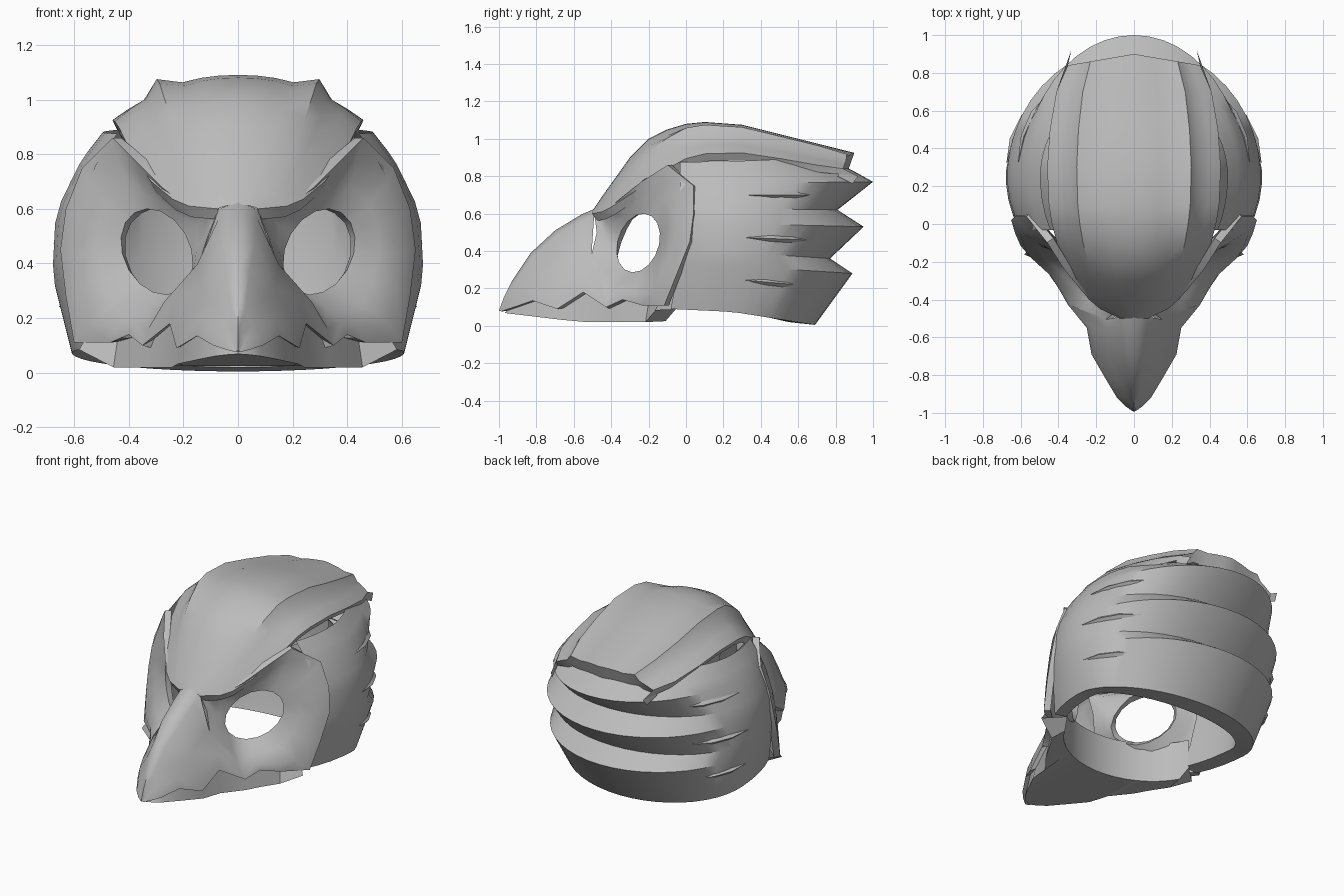
import bpy, math
from mathutils import Vector

cube = bpy.data.objects.get("Cube")
if cube:
    bpy.data.objects.remove(cube)

grey = bpy.data.materials.new("plain_grey")
grey.use_nodes = True
COLOUR = (.5, .5, .5, 1)
grey.diffuse_color = COLOUR
grey.node_tree.nodes["Principled BSDF"].inputs["Base Color"].default_value = COLOUR


def loft(name, rows, closed=False, thickness=0, angle=32):
    """Skin rows of points, mirror across x and shade by angle."""
    count = len(rows[0])
    verts = [tuple(point) for row in rows for point in row]
    faces = []
    for r in range(len(rows) - 1):
        low, high = r * count, (r + 1) * count
        for i in range(count if closed else count - 1):
            j = (i + 1) % count
            faces.append((low + i, low + j, high + j, high + i))
    mesh = bpy.data.meshes.new(name)
    mesh.from_pydata(verts, [], faces)
    mesh.materials.append(grey)
    obj = bpy.data.objects.new(name, mesh)
    bpy.context.collection.objects.link(obj)
    bpy.ops.object.select_all(action='DESELECT')
    obj.select_set(True)
    bpy.context.view_layer.objects.active = obj
    if thickness:
        solid = obj.modifiers.new("thickness", 'SOLIDIFY')
        solid.thickness = thickness
        solid.offset = -1
        bpy.ops.object.modifier_apply(modifier="thickness")
    mirror = obj.modifiers.new("mirror", 'MIRROR')
    mirror.merge_threshold = .002
    bpy.ops.object.modifier_apply(modifier="mirror")
    bpy.ops.object.shade_smooth_by_angle(angle=math.radians(angle))


# Head surface at a height and depth of the back, turning from side to back
def shell_point(back_z, back_y, turn, scale=1):
    side_z = .07 + .9 * back_z
    off = side_z - .45
    width = scale * (.68 - (1 if off > 0 else .5) * off * off)
    s, c = math.sin(turn), math.cos(turn)
    if s > 0:
        depth, lift = back_y - .25, s
    else:
        depth, lift = .62 + .4 * max(0, .35 - side_z), s / 2
    return Vector((width * c, .25 + depth * s, side_z + (back_z - side_z) * lift))


# Shell of layered feathers: lining from the top down, then tiers going up
lining = [(.85, .5), (.7, .66), (.4, .68), (.02, .55)]
tiers = [(.005, .69), (.28, .89), (.36, .77), (.53, .95), (.62, .81),
         (.77, 1), (.82, .91), (.9, .75)]
turns = [math.radians(-27 + 117 * i / 15) for i in range(16)]
rows = [[shell_point(z, y, turn, .84) for turn in turns] for z, y in lining]
rows += [[shell_point(z, y, turn) for turn in turns] for z, y in tiers]
for row in rows:
    row[-1].x = 0
loft("feather_shell", rows)


# Slim feather ridges lying along the sides
def feather(name, height, depth):
    spine = []
    for k, size in enumerate((.001, .016, .018, .001)):
        turn = math.radians(7 + 12 * k)
        middle = shell_point(height, depth, turn)
        out = Vector((math.cos(turn), math.sin(turn), 0)) * size
        up = Vector((0, 0, size))
        spine.append([middle + up, middle - out, middle - up, middle + out])
    loft(name, spine, closed=True)


feather("lower_side_feather", .2, .8)
feather("middle_side_feather", .45, .86)
feather("upper_side_feather", .7, .9)

# Crown: station, middle height and edge height, ending in a drop at the back
stations = [(-.5, .615, .6), (-.45, .69, .61), (-.4, .76, .635), (-.3, .9, .7),
            (-.2, 1, .77), (-.1, 1.05, .84), (0, 1.08, .895), (.1, 1.09, .92),
            (.3, 1.075, .925), (.5, 1.025, .895), (.7, .975, .86), (.9, .925, .84),
            (.87, .84, .8)]
rows = []
for y, top, edge in stations:
    reach = (y - .25) / (1 if y > .25 else .76)
    width = .46 * math.sqrt(1 - reach * reach)
    ridge = min(.05, max(0, .15 * (y + .33)), .3 * (top - edge))
    row = []
    for f in (0, .15, .3, .45, .66, .75, .87, 1):
        z = edge + (top - edge) * (1 - f ** 2.3)
        if f == .66:
            z += ridge
        row.append((width * f, y - (.06 * f if y > .8 else 0), z))
    row.append((width * .95, y + .02, edge - .04))
    rows.append(row)
loft("crown", rows, angle=30)

# Face outline from nose along brow, cheek and jagged lip, wrapped round the head
outline = [(.07, .6), (.2, .62), (.28, .68), (.37, .77), (.46, .86), (.57, .75),
           (.63, .6), (.65, .45), (.63, .28), (.6, .11), (.47, .11), (.4, .14),
           (.35, .1), (.27, .26), (.15, .38), (.11, .5)]
outer = [Vector((x, min(.04, 1.9 * x * x - .5) - .4 * max(0, .5 - z), z)) for x, z in outline]

# Rings from the slanted eye opening out to that outline
rings = [[], [], []]
for i, rim in enumerate(outer):
    turn = math.radians(155) - math.tau * i / len(outer)
    rise = .157 * math.sin(turn)
    side = .128 * math.cos(turn) + .2 * rise
    eye = Vector((.297 + side, -.255 + .88 * side, .443 + rise))
    puff = Vector((.02, -.035, 0)) if 4 < i < 13 else Vector((0, .015, 0))
    rings[0].append(eye)
    rings[1].append(eye.lerp(rim, .35) + puff * .7)
    rings[2].append(eye.lerp(rim, .7) + puff)
loft("face", rings + [outer], closed=True, thickness=.04, angle=45)

# Hooked beak: station, ridge height, lip half width and lip height
beak = []
for y, ridge, width, lip_z in [(-1, .08, .01, .076), (-.975, .15, .045, .085),
                               (-.93, .24, .09, .1), (-.83, .39, .15, .135),
                               (-.7, .51, .225, .09), (-.56, .595, .25, .18)]:
    row = [(0, y, ridge)]
    for f, h in ((.28, .93), (.6, .52), (.9, .25), (1, 0)):
        row.append((width * f, y + .01, lip_z + (ridge - lip_z) * h))
    beak.append(row)
beak.append([(0, -.49, .625), outer[0], outer[14], outer[13], outer[12]])
loft("beak", beak, angle=60)

# Jaw: lining, floor and wall under the jagged lip
lip = [row[-1] for row in beak] + [outer[i] for i in (11, 10, 9)]
lining, floor, base, wall, edge = jaw = [[] for row in range(5)]
for i, (x, y, z) in enumerate(lip):
    turn = math.radians(70 * i / (len(lip) - 1))
    rear = .065 if i == len(lip) - 1 else 0
    bottom = max(.02, .07 - .12 * (1 + y)) + rear
    inner_x, inner_y = .5 * math.sin(turn), .1 - .45 * math.cos(turn)
    x = x if i else 0
    lining.append((inner_x, inner_y, .28))
    floor.append((inner_x, inner_y, .025 + rear))
    base.append((x * .97, y + .02 - rear, bottom))
    wall.append((x * .94, y + .035 - rear, z + .005))
    edge.append((x, y, z))
loft("jaw", jaw, angle=25)
